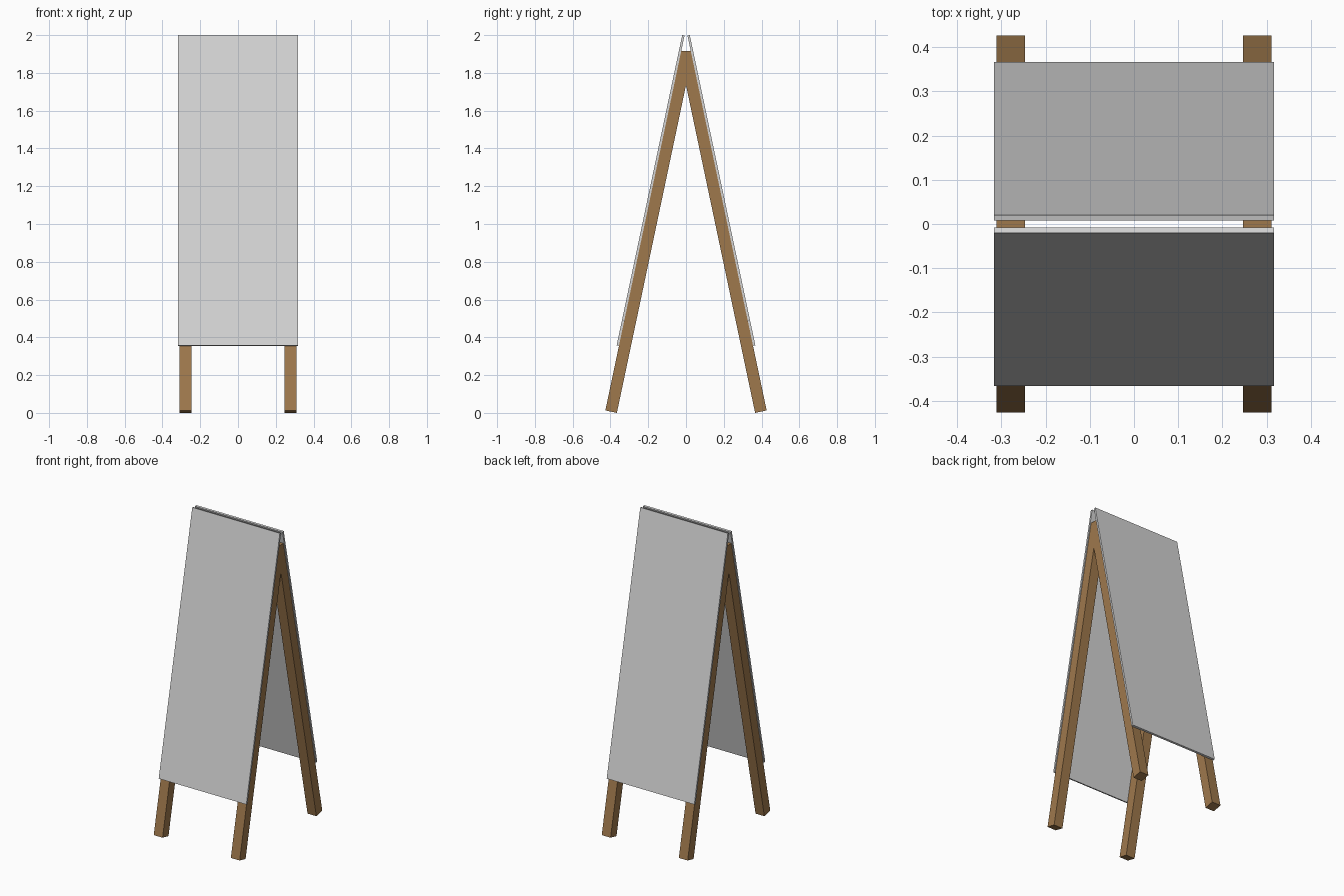
import bpy
import bmesh

default_cube = bpy.data.objects.get("Cube")
if default_cube:
    bpy.data.objects.remove(default_cube, do_unlink=True)


def make_material(name, colour):
    mat = bpy.data.materials.new(name)
    mat.use_nodes = True
    mat.diffuse_color = colour
    mat.node_tree.nodes["Principled BSDF"].inputs["Base Color"].default_value = colour
    return mat


def extrude_profile(name, profile, x_start, x_end, y_sign, mat):
    """Extrude a (y, z) side profile along x, optionally flipped to the back."""
    bm = bmesh.new()
    face = bm.faces.new([bm.verts.new((x_start, y * y_sign, z)) for y, z in profile])
    extruded = bmesh.ops.extrude_face_region(bm, geom=[face])["geom"]
    new_verts = [v for v in extruded if isinstance(v, bmesh.types.BMVert)]
    bmesh.ops.translate(bm, verts=new_verts, vec=(x_end - x_start, 0, 0))
    bmesh.ops.recalc_face_normals(bm, faces=bm.faces)
    mesh = bpy.data.meshes.new(name)
    bm.to_mesh(mesh)
    bm.free()
    mesh.materials.append(mat)
    obj = bpy.data.objects.new(name, mesh)
    bpy.context.collection.objects.link(obj)
    return obj


wood = make_material("brown wood", (0.345, 0.19, 0.073, 1))
board = make_material("light grey board", (0.66, 0.66, 0.66, 1))

# Side profiles: leaning leg with a mitred top, and the thin board on its outer face
leg_profile = [(-0.427, 0.013), (-0.366, 0), (0, 1.735), (0, 1.915), (-0.026, 1.915)]
panel_profile = [(-0.367, 0.358), (-0.355, 0.355), (-0.008, 1.997), (-0.02, 2)]

for end, y_sign in (("front", 1), ("back", -1)):
    extrude_profile(end + "_panel", panel_profile, -0.317, 0.317, y_sign, board)
    for side, x_sign in (("left", 1), ("right", -1)):
        extrude_profile(f"{end}_{side}_leg", leg_profile,
                        0.247 * x_sign, 0.311 * x_sign, y_sign, wood)
